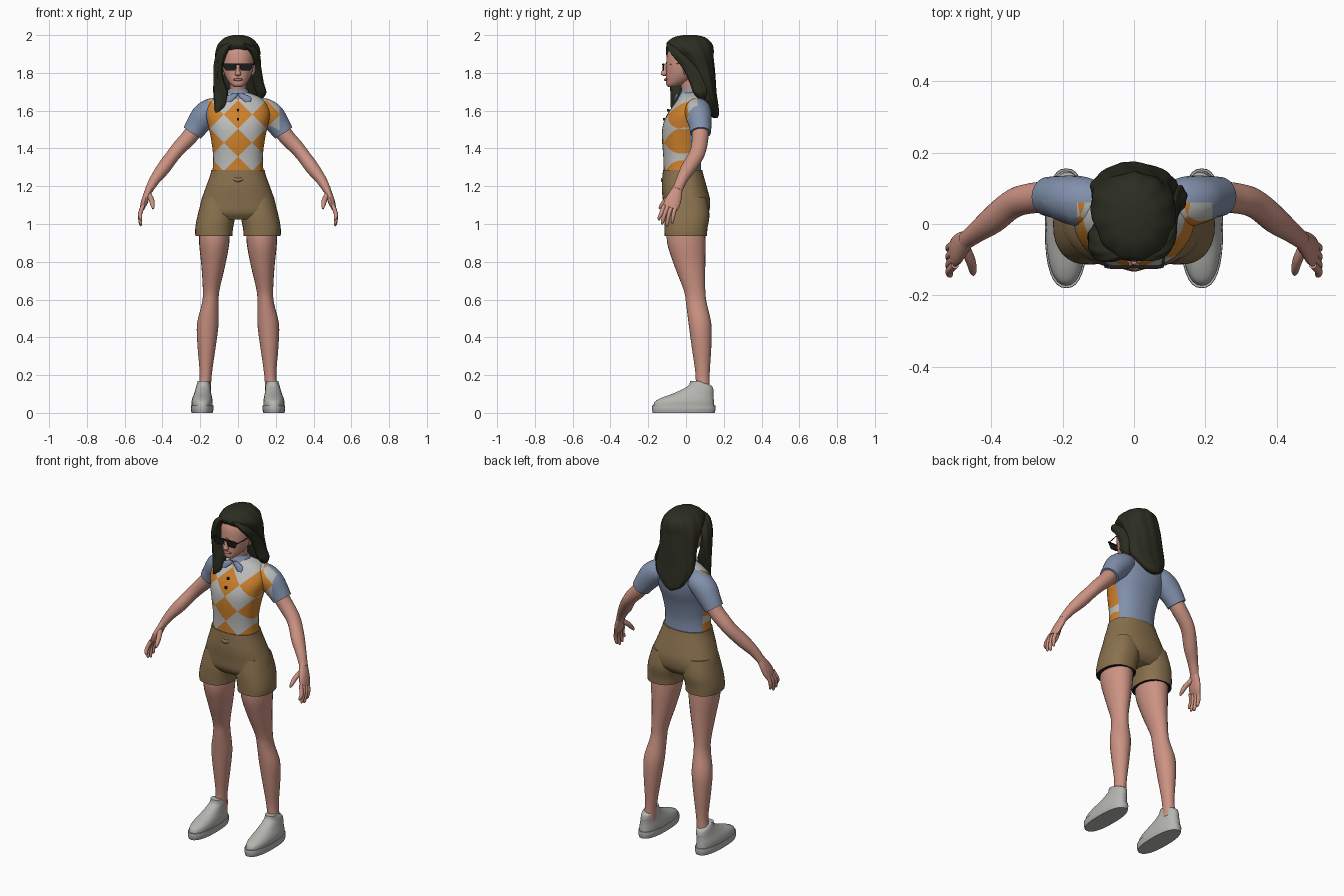
import bpy, bmesh, math
from mathutils import Vector


def mat(name, r, g, b):
    m = bpy.data.materials.new(name)
    m.diffuse_color = (r, g, b, 1)
    return m


SKIN = mat("skin", .60, .29, .225)
LIP = mat("lip", .42, .16, .14)
HAIR = mat("dark_hair", .025, .027, .015)
BLUE = mat("blue_grey_cloth", .22, .28, .41)
WHITE = mat("off_white_cloth", .50, .51, .49)
ORANGE = mat("orange_cloth", .62, .22, .025)
TAN = mat("tan_cloth", .25, .165, .075)
SHOE = mat("shoe_grey", .46, .46, .44)
BLACK = mat("black", .012, .012, .012)


def finish(name, bm, mats, angle=45):
    bmesh.ops.recalc_face_normals(bm, faces=bm.faces)
    me = bpy.data.meshes.new(name)
    bm.to_mesh(me)
    bm.free()
    for m in mats:
        me.materials.append(m)
    ob = bpy.data.objects.new(name, me)
    bpy.context.collection.objects.link(ob)
    bpy.ops.object.select_all(action='DESELECT')
    ob.select_set(True)
    bpy.context.view_layer.objects.active = ob
    bpy.ops.object.shade_smooth_by_angle(angle=math.radians(angle))
    return ob


def spline(pts, steps):
    """Smooth interpolation through the section list."""
    out = []
    for i in range(len(pts) - 1):
        a, b, c, d = (pts[max(i - 1, 0)], pts[i], pts[i + 1], pts[min(i + 2, len(pts) - 1)])
        for k in range(steps):
            t = k / steps
            out.append([.5 * (2 * q + (r - p) * t + (2 * p - 5 * q + 4 * r - s) * t * t
                              + (3 * q - p - 3 * r + s) * t ** 3)
                        for p, q, r, s in zip(a, b, c, d)])
    return out + [list(pts[-1])]


def loft(pts, n=24, flat=False, p=2, steps=4, ripple=0, lobes=11, side=1):
    """Sections are (x, y, z, half width, half depth)."""
    bm = bmesh.new()
    secs = spline(pts, steps)
    rings = []
    for i, (x, y, z, a, b) in enumerate(secs):
        t = Vector((0, 0, 1))
        if not flat:
            t = (Vector(secs[min(i + 1, len(secs) - 1)][:3]) - Vector(secs[max(i - 1, 0)][:3])).normalized()
        v = Vector((0, 1, 0))
        v = (v - t * v.dot(t)).normalized()
        u = v.cross(t)
        ring = []
        for k in range(n):
            th = 2 * math.pi * k / n
            c, s = math.cos(th), math.sin(th)
            w = 1 + ripple * math.cos(lobes * th + 14 * z)
            q = (Vector((x, y, z))
                 + u * (math.copysign(abs(c) ** (2 / p), c) * max(a, .002) * w)
                 + v * (math.copysign(abs(s) ** (2 / p), s) * max(b, .002) * w))
            ring.append(bm.verts.new((q.x * side, q.y, q.z)))
        rings.append(ring)
    for r0, r1 in zip(rings, rings[1:]):
        for k in range(n):
            bm.faces.new((r0[k], r0[(k + 1) % n], r1[(k + 1) % n], r1[k]))
    bm.faces.new(rings[0])
    bm.faces.new(rings[-1])
    return bm


def part(name, m, pts, **kw):
    return finish(name, loft(pts, **kw), [m])


def pair(name, m, pts, **kw):
    for s, w in ((1, "left_"), (-1, "right_")):
        part(w + name, m, pts, side=s, **kw)


def box(name, m, c, size):
    bm = bmesh.new()
    bmesh.ops.create_cube(bm, size=1)
    for v in bm.verts:
        v.co = Vector([o + q * s for o, q, s in zip(c, v.co, size)])
    return finish(name, bm, [m], 30)


def argyle(name, bm):
    """Cut the cloth along a diamond grid and colour its front panel."""
    h, z0 = .075, 1.43
    cuts = [((0, .02, 0), (0, 1, 0)), ((0, .06, 0), (0, 1, 0)), ((.22, 0, 0), (1, 0, 0)),
            ((-.16, 0, 0), (1, 0, 0)), ((0, 0, 1.6), (0, 0, 1))]
    for k in range(-7, 8):
        for s in (1, -1):
            cuts.append(((h * (2 * k + 1), 0, z0), (1, 0, s)))
    for co, no in cuts:
        bmesh.ops.bisect_plane(bm, geom=bm.verts[:] + bm.edges[:] + bm.faces[:],
                               plane_co=co, plane_no=Vector(no).normalized(), dist=1e-5)
    for f in bm.faces:
        c = f.calc_center_median()
        if -.16 < c.x < .22 and c.y < (.06 if c.z > 1.6 else .02):
            du = abs((c.x / h + 1) % 2 - 1)
            dv = abs(((c.z - z0) / h + 1) % 2 - 1)
            f.material_index = 2 if du + dv < 1 else 1
    finish(name, bm, [BLUE, WHITE, ORANGE])


# shirt: torso, sleeves, collar, buttons
argyle("shirt_body", loft([
    (0, -.018, 1.255, .138, .1), (0, -.02, 1.35, .131, .1), (0, -.014, 1.45, .143, .113),
    (0, -.001, 1.52, .158, .122), (0, .015, 1.58, .17, .115), (0, .032, 1.63, .158, .098),
    (0, .037, 1.67, .118, .074), (0, .033, 1.695, .058, .054)], n=48, flat=True, p=2.25))
for s, w in ((1, "left"), (-1, "right")):
    argyle(w + "_sleeve", loft([
        (.1, .06, 1.615, .055, .06), (.14, .062, 1.6, .066, .07), (.178, .068, 1.57, .07, .068),
        (.213, .075, 1.525, .062, .06), (.242, .077, 1.482, .054, .055)], n=28, side=s))
part("collar", BLUE, [(0, .02, 1.665, .072, .066), (0, .025, 1.69, .06, .056),
                      (0, .028, 1.715, .05, .048)], flat=True)
pair("collar_flap", BLUE, [(.015, -.045, 1.69, .014, .006), (.04, -.052, 1.67, .03, .008),
                           (.052, -.062, 1.645, .012, .004)], flat=True, n=12)
for i, (y, z) in enumerate(((-.094, 1.602), (-.116, 1.555))):
    box("button_%d" % i, BLACK, (0, y, z), (.012, .012, .012))

# shorts
part("shorts_seat", TAN, [
    (0, -.018, 1.285, .141, .104), (0, -.015, 1.25, .15, .11), (0, -.008, 1.19, .172, .12),
    (0, .003, 1.12, .196, .125), (0, .002, 1.06, .205, .118), (0, 0, 1.025, .19, .09)],
    n=40, flat=True, p=2.3)
for s, w in ((1, "left"), (-1, "right")):
    b = loft([(.1, .005, 1.14, .088, .105), (.113, .006, 1.05, .1, .118),
              (.126, 0, .98, .1, .114), (.128, -.001, .937, .098, .112)],
             n=32, flat=True, p=2.3, side=s)
    for f in b.faces:  # dark underside of the hem
        if f.calc_center_median().z < .938:
            f.material_index = 1
    finish(w + "_shorts_leg", b, [TAN, BLACK])
part("waist_knot", TAN, [(-.035, -.117, 1.245, .008, .006), (0, -.124, 1.232, .012, .01),
                         (.035, -.117, 1.245, .008, .006)], n=10)

# legs and shoes
pair("leg", SKIN, [
    (.125, 0, 1.0, .08, .1), (.126, .002, .9, .08, .102), (.131, .02, .78, .063, .082),
    (.142, .045, .65, .044, .057), (.147, .055, .58, .044, .055), (.16, .074, .47, .057, .06),
    (.166, .082, .35, .048, .052), (.171, .088, .2, .032, .037), (.18, .088, .1, .036, .04)],
    flat=True)
pair("shoe", SHOE, [
    (.19, -.012, .035, .056, .162), (.19, -.008, .06, .056, .156), (.189, .008, .08, .052, .138),
    (.187, .035, .1, .046, .11), (.185, .06, .122, .041, .085), (.183, .073, .145, .037, .06),
    (.183, .05, .168, .03, .028)], n=32, flat=True, p=2.3)
pair("shoe_sole", SHOE, [(.19, -.012, 0, .056, .164), (.19, -.012, .02, .06, .168),
                         (.19, -.012, .04, .059, .167)], n=32, flat=True, p=2.4)

# arms and hands
pair("arm", SKIN, [
    (.2, .075, 1.55, .045, .045), (.25, .076, 1.47, .043, .044), (.31, .068, 1.405, .039, .042),
    (.347, .052, 1.36, .036, .041), (.395, .012, 1.295, .036, .039), (.44, -.022, 1.235, .028, .03),
    (.472, -.046, 1.18, .021, .026)])
pair("palm", SKIN, [(.465, -.042, 1.195, .02, .024), (.482, -.056, 1.155, .019, .036),
                    (.496, -.072, 1.115, .018, .043), (.507, -.083, 1.085, .013, .04)], n=16)
for i, (y, tip, z) in enumerate(((-.115, -.142, 1.02), (-.094, -.125, .998),
                                 (-.073, -.1, .99), (-.053, -.072, 1.005))):
    pair("finger_%d" % i, SKIN, [
        (.502, y, 1.1, .011, .011), (.518, (y + tip) / 2 - .003, 1.055, .011, .011),
        (.516, tip, z + .012, .009, .009), (.512, tip, z, .004, .004)], n=10, steps=3)
pair("thumb", SKIN, [(.475, -.065, 1.16, .014, .016), (.458, -.103, 1.128, .014, .014),
                     (.452, -.13, 1.098, .011, .011), (.45, -.142, 1.08, .004, .004)], n=10)

# neck, head and face
part("neck", SKIN, [(0, .032, 1.65, .046, .046), (0, .02, 1.72, .043, .045),
                    (0, .005, 1.79, .05, .05)], flat=True)
part("head", SKIN, [
    (0, -.075, 1.725, .02, .018), (0, -.062, 1.737, .036, .042), (0, -.04, 1.758, .054, .065),
    (0, -.018, 1.795, .073, .087), (0, -.005, 1.85, .084, .1), (0, .003, 1.91, .083, .1),
    (0, .01, 1.96, .06, .075), (0, .01, 1.985, .015, .02)], n=32, flat=True, p=2.1)
part("nose", SKIN, [(0, -.113, 1.783, .008, .006), (0, -.117, 1.793, .016, .016),
                    (0, -.112, 1.815, .01, .014), (0, -.103, 1.85, .008, .01)], n=12, flat=True)
part("lips", LIP, [(-.026, -.098, 1.765, .003, .004), (0, -.107, 1.764, .008, .009),
                   (.026, -.098, 1.765, .003, .004)], n=10)
pair("ear", SKIN, [(.078, -.002, 1.79, .006, .008), (.087, .002, 1.82, .01, .018),
                   (.09, .004, 1.85, .008, .018)], flat=True, n=12)

# hair: main mass, front lock, swept side
part("hair", HAIR, [
    (0, .02, 2.0, .025, .035), (0, .017, 1.987, .068, .085), (0, .016, 1.955, .102, .12),
    (0, .03, 1.92, .116, .115), (-.003, .055, 1.88, .118, .09), (-.005, .08, 1.8, .114, .074),
    (0, .102, 1.7, .122, .06), (0, .122, 1.64, .105, .048), (-.01, .145, 1.585, .058, .03),
    (-.012, .155, 1.562, .015, .012)], n=66, flat=True, steps=5, ripple=.02)
part("front_lock", HAIR, [
    (-.02, -.07, 1.965, .02, .02), (-.07, -.072, 1.93, .028, .035), (-.1, -.055, 1.86, .026, .045),
    (-.105, -.045, 1.78, .025, .045), (-.092, -.045, 1.7, .038, .036), (-.095, -.055, 1.63, .029, .026),
    (-.108, -.058, 1.59, .014, .014), (-.112, -.058, 1.572, .004, .004)],
    n=40, flat=True, ripple=.06, lobes=7)
part("side_lock", HAIR, [
    (-.01, -.075, 1.965, .018, .02), (.05, -.077, 1.945, .024, .026), (.09, -.045, 1.9, .024, .034),
    (.102, .02, 1.83, .02, .04), (.107, .06, 1.75, .028, .04), (.122, .075, 1.695, .027, .035),
    (.115, .085, 1.66, .012, .015)], n=40, flat=True, ripple=.06, lobes=7)

# sunglasses
for s, w in ((1, "left"), (-1, "right")):
    part(w + "_lens", BLACK, [(.041, -.12, 1.812, .022, .004), (.042, -.121, 1.826, .031, .004),
                              (.044, -.122, 1.846, .034, .004)], n=20, flat=True, p=3, side=s)
    part(w + "_temple", BLACK, [(.08, -.118, 1.843, .004, .005), (.088, -.05, 1.848, .003, .005),
                                (.091, .03, 1.853, .003, .005)], n=8, flat=True, side=s)
box("glasses_bar", BLACK, (0, -.12, 1.845), (.166, .008, .007))
